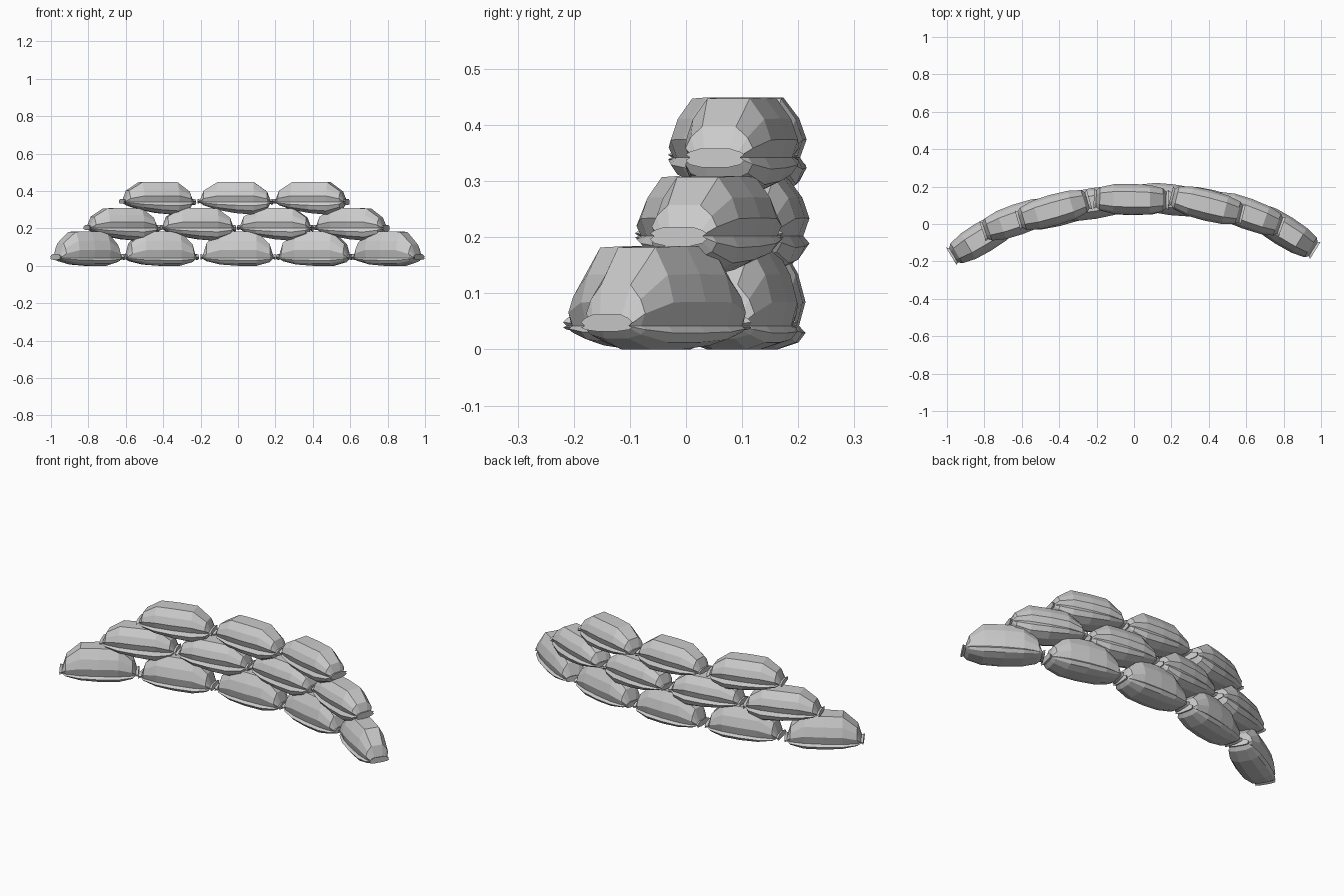
import bpy
import bmesh
import math
from mathutils import Matrix, Vector

cube = bpy.data.objects.get("Cube")
if cube:
    bpy.data.objects.remove(cube)

# Plain grey cloth
cloth = bpy.data.materials.new("grey cloth")
cloth.use_nodes = True
GREY = (0.6, 0.6, 0.6, 1)
cloth.diffuse_color = GREY
cloth.node_tree.nodes["Principled BSDF"].inputs["Base Color"].default_value = GREY

# Half cross-section: sideways fraction, height fraction from the seam
HALF = [(0.5, 1), (0.84, 0.65), (1, 0.3), (0.86, 0), (1, -0.3), (0.85, -0.7), (0.4, -1)]
SECTION = HALF + [(-y, t) for y, t in reversed(HALF)]

# Stations along the bag: position, half width, height above and depth below the seam
STATIONS = [
    (-0.2, 0.054, 0.016, 0.014),
    (-0.187, 0.045, 0.012, 0.008),
    (-0.168, 0.062, 0.06, 0.025),
    (-0.095, 0.079, 0.105, 0.05),
    (0, 0.083, 0.107, 0.06),
    (0.1, 0.078, 0.105, 0.06),
    (0.17, 0.062, 0.055, 0.032),
    (0.187, 0.045, 0.012, 0.008),
    (0.2, 0.054, 0.016, 0.014),
]


def make_bag(name, x, y, angle, seam, top_scale, depth_scale, tilt):
    """Loft one tied bag; tilt leans its underside along its length."""
    bm = bmesh.new()
    rings = []
    for px, width, top, depth in STATIONS:
        ring = []
        for side, t in SECTION:
            if t >= 0:
                z = t * top * top_scale
            else:
                z = t * depth * (depth_scale + tilt * px)
            ring.append(bm.verts.new((px, side * width, z)))
        rings.append(ring)
    count = len(SECTION)
    for a, b in zip(rings, rings[1:]):
        for i in range(count):
            j = (i + 1) % count
            bm.faces.new((a[i], a[j], b[j], b[i]))
    bm.faces.new(rings[0])
    bm.faces.new(rings[-1])
    bmesh.ops.recalc_face_normals(bm, faces=bm.faces)
    mesh = bpy.data.meshes.new(name)
    bm.to_mesh(mesh)
    bm.free()
    mesh.materials.append(cloth)
    bag = bpy.data.objects.new(name, mesh)
    bag.matrix_world = (Matrix.Translation(Vector((x, y, seam)))
                        @ Matrix.Rotation(math.radians(angle), 4, "Z"))
    bpy.context.collection.objects.link(bag)


# Rows: name, seam height, top scale, depth scale, tilt, then bags as x, y, angle
ROWS = [
    ("bottom", 0.042, 1.33, 0.7, 0,
     [(-0.805, -0.07, 31), (-0.415, 0.07, 13), (0, 0.13, 0), (0.41, 0.1, -13), (0.8, -0.035, -32)]),
    ("middle", 0.202, 1, 1, 1.5,
     [(-0.62, 0.025, 19), (-0.215, 0.11, 9), (0.2, 0.13, -7), (0.605, 0.055, -20)]),
    ("top", 0.342, 1, 1, 1.5,
     [(-0.43, 0.075, 16), (-0.015, 0.132, -1), (0.39, 0.1, -14)]),
]
for row, seam, top_scale, depth_scale, tilt, bags in ROWS:
    for number, (x, y, angle) in enumerate(bags, 1):
        make_bag(f"{row}_sandbag_{number}", x, y, angle, seam, top_scale, depth_scale, tilt)
